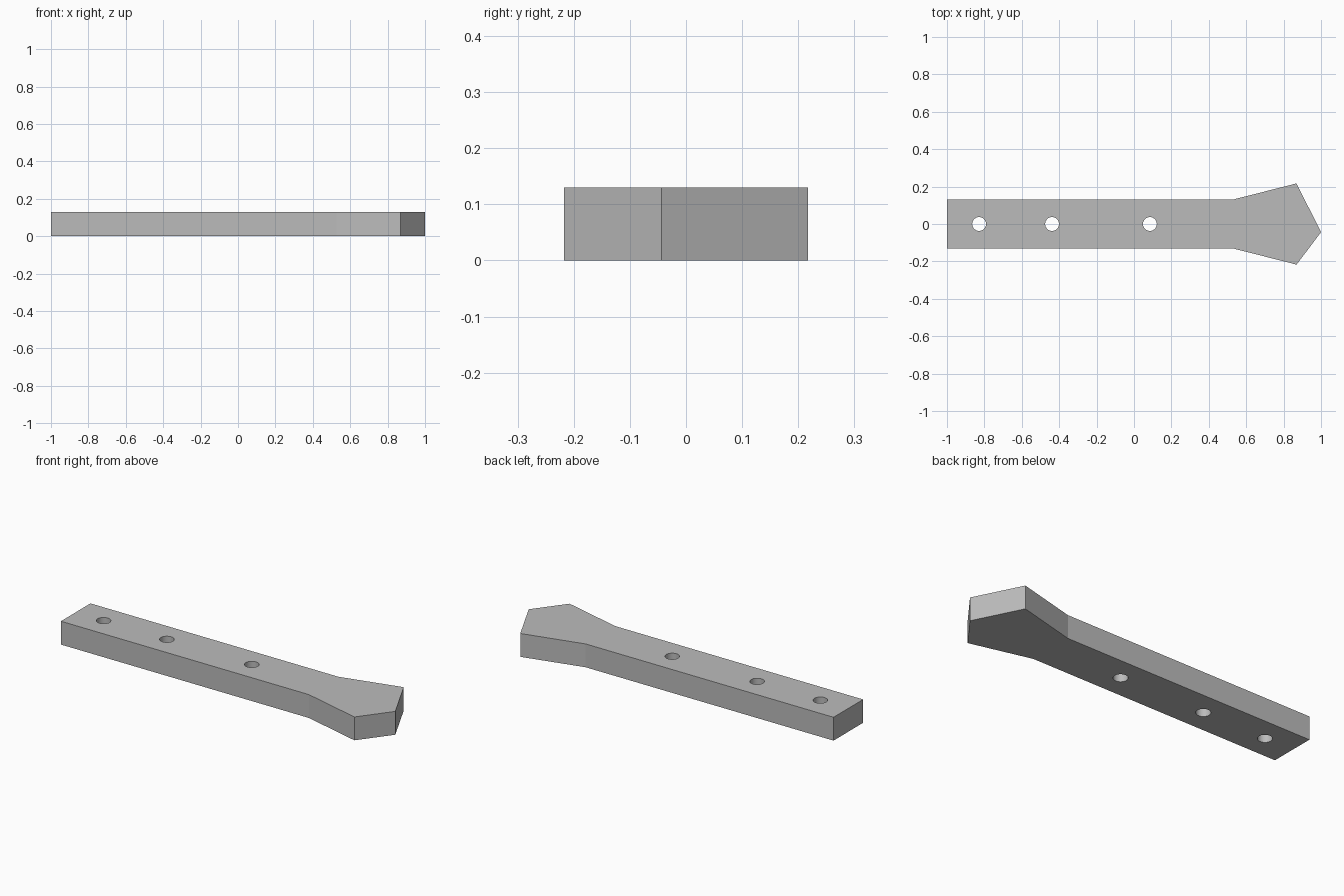
import bpy
import bmesh
from mathutils import Matrix

cube = bpy.data.objects.get("Cube")
if cube:
    bpy.data.objects.remove(cube, do_unlink=True)

THICKNESS = 0.13
HALF_WIDTH = 0.13
HEAD_HALF = 0.217
HOLE_RADIUS = 0.037

grey = bpy.data.materials.new("plain grey")
grey.use_nodes = True
colour = (0.5, 0.5, 0.5, 1)
grey.diffuse_color = colour
grey.node_tree.nodes["Principled BSDF"].inputs["Base Color"].default_value = colour


def make_object(name, bm):
    mesh = bpy.data.meshes.new(name)
    bm.to_mesh(mesh)
    bm.free()
    mesh.materials.append(grey)
    obj = bpy.data.objects.new(name, mesh)
    bpy.context.collection.objects.link(obj)
    return obj


# Bar with a flared head and an off-centre point, extruded from its outline
outline = [(-1, -HALF_WIDTH), (0.527, -HALF_WIDTH), (0.869, -HEAD_HALF),
           (1, -0.044),
           (0.869, HEAD_HALF), (0.527, HALF_WIDTH), (-1, HALF_WIDTH)]
bm = bmesh.new()
base = bm.faces.new([bm.verts.new((x, y, 0)) for x, y in outline])
top = bmesh.ops.extrude_face_region(bm, geom=[base])["geom"]
bmesh.ops.translate(bm, vec=(0, 0, THICKNESS),
                    verts=[v for v in top if isinstance(v, bmesh.types.BMVert)])
bmesh.ops.recalc_face_normals(bm, faces=bm.faces)
bar = make_object("flared_bar", bm)

# Three round holes drilled right through
bm = bmesh.new()
for x in (-0.828, -0.438, 0.085):
    bmesh.ops.create_cone(bm, cap_ends=True, segments=32, radius1=HOLE_RADIUS,
                          radius2=HOLE_RADIUS, depth=THICKNESS * 2,
                          matrix=Matrix.Translation((x, 0, THICKNESS / 2)))
cutter = make_object("hole_cutter", bm)
cutter.hide_render = True
cutter.hide_viewport = True

drill = bar.modifiers.new("Drill holes", 'BOOLEAN')
drill.operation = 'DIFFERENCE'
drill.solver = 'EXACT'
drill.object = cutter

# Smooth hole walls with crisp edges everywhere else
bpy.ops.object.select_all(action='DESELECT')
bpy.context.view_layer.objects.active = bar
bar.select_set(True)
bpy.ops.object.modifier_apply(modifier=drill.name)
bpy.data.objects.remove(cutter, do_unlink=True)
bpy.ops.object.shade_smooth_by_angle(angle=0.3)
for face in bar.data.polygons:
    face.use_smooth = face.area < 0.01 and abs(face.normal.z) < 0.5
